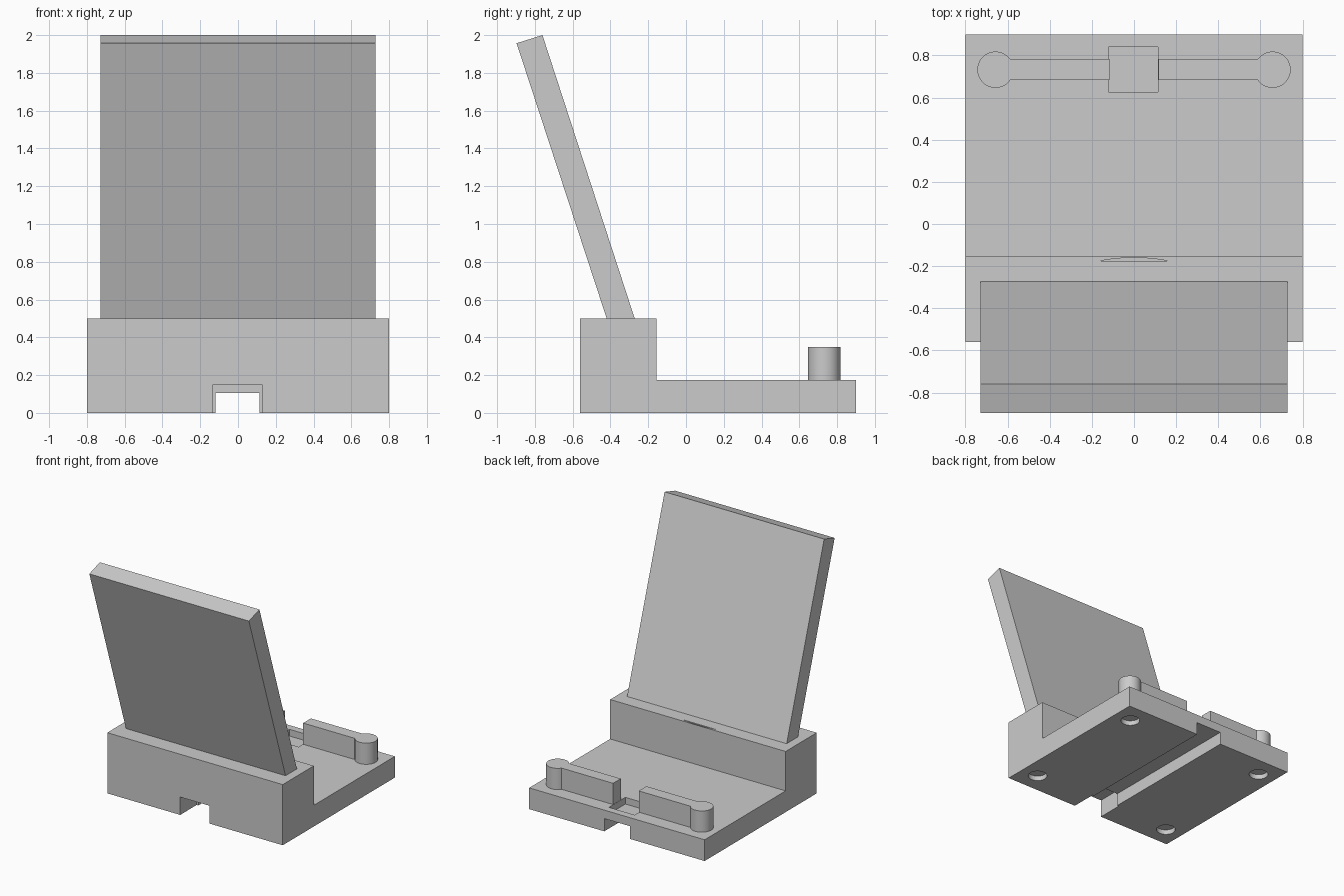
import bpy, bmesh, math
from mathutils import Vector

if "Cube" in bpy.data.objects:
    bpy.data.objects.remove(bpy.data.objects["Cube"], do_unlink=True)

grey = bpy.data.materials.new("plain grey")
grey.use_nodes = True
grey.diffuse_color = (0.6, 0.6, 0.6, 1)
grey.node_tree.nodes["Principled BSDF"].inputs["Base Color"].default_value = (0.6, 0.6, 0.6, 1)


def prism(name, points, direction):
    """Extrude a closed outline along a direction."""
    bm = bmesh.new()
    face = bm.faces.new([bm.verts.new(p) for p in points])
    grown = bmesh.ops.extrude_face_region(bm, geom=[face])["geom"]
    bmesh.ops.translate(bm, vec=Vector(direction),
                        verts=[g for g in grown if isinstance(g, bmesh.types.BMVert)])
    bmesh.ops.recalc_face_normals(bm, faces=bm.faces)
    mesh = bpy.data.meshes.new(name)
    bm.to_mesh(mesh)
    bm.free()
    mesh.materials.append(grey)
    obj = bpy.data.objects.new(name, mesh)
    bpy.context.collection.objects.link(obj)
    return obj


def side_profile(name, yz, half_width):
    return prism(name, [(-half_width, y, z) for y, z in yz], (2 * half_width, 0, 0))


def box(name, x0, x1, y0, y1, z0, z1):
    return prism(name, [(x0, y0, z0), (x1, y0, z0), (x1, y1, z0), (x0, y1, z0)],
                 (0, 0, z1 - z0))


def arc(cx, cy, r, start, end, steps, z):
    angles = [start + (end - start) * i / steps for i in range(steps + 1)]
    return [(cx + r * math.cos(a), cy + r * math.sin(a), z) for a in angles]


def cut(target, cutter):
    cutter.hide_render = True
    cutter.hide_set(True)
    mod = target.modifiers.new(cutter.name, "BOOLEAN")
    mod.operation = "DIFFERENCE"
    mod.solver = "EXACT"
    mod.object = cutter
    bpy.context.view_layer.objects.active = target
    bpy.ops.object.modifier_apply(modifier=mod.name)
    bpy.data.objects.remove(cutter, do_unlink=True)


def smooth(obj):
    bpy.ops.object.select_all(action="DESELECT")
    obj.select_set(True)
    bpy.context.view_layer.objects.active = obj
    bpy.ops.object.shade_smooth_by_angle(angle=math.radians(30))


# Stepped base: tall block at the front, low tray behind
base = side_profile("base", [(-0.56, 0), (0.9, 0), (0.9, 0.175), (-0.155, 0.175),
                             (-0.155, 0.5), (-0.56, 0.5)], 0.8)

# Cable channel underneath, widened at the front
cut(base, box("channel_cutter", -0.12, 0.115, -0.7, 1.0, -0.1, 0.105))
cut(base, box("front_notch_cutter", -0.135, 0.13, -0.7, -0.345, -0.1, 0.147))

# Shallow square pocket in the tray
cut(base, box("pocket_cutter", -0.12, 0.115, 0.625, 0.84, 0.12, 0.3))

# Thin curved slit in the top of the block
R = 0.86
half = math.asin(0.16 / R)
slit = arc(0, -0.175 - R * math.cos(half), R, math.pi / 2 - half, math.pi / 2 + half, 24, 0.48)
cut(base, prism("slit_cutter", slit, (0, 0, 0.1)))

# Round foot recesses in the underside
for x in (-0.65, 0.65):
    for y in (-0.39, 0.73):
        ring = arc(x, y, 0.073, 0, 2 * math.pi, 48, -0.1)[:-1]
        cut(base, prism("foot_cutter", ring, (0, 0, 0.14)))
smooth(base)

# Leaning back panel, set into the block
lean = Vector((-0.48, 1.46)).normalized()
front_low, back_low = Vector((-0.42, 0.5)), Vector((-0.272, 0.5))
panel = side_profile("back_panel", [front_low - lean * 0.1, back_low - lean * 0.1,
                                    (-0.76, 2.0), (-0.897, 1.957)], 0.7275)

# Pair of raised rails, each ending in a round post
bar_half, post_r, post_x, rail_y = 0.05, 0.086, 0.657, 0.732
join = math.asin(bar_half / post_r)
for side, name in ((1, "left_rail"), (-1, "right_rail")):
    outline = arc(post_x, rail_y, post_r, join - math.pi, math.pi - join, 48, 0.16)
    outline += [(0.117, rail_y + bar_half, 0.16), (0.117, rail_y - bar_half, 0.16)]
    rail = prism(name, [(side * x, y, z) for x, y, z in outline], (0, 0, 0.19))
    smooth(rail)
